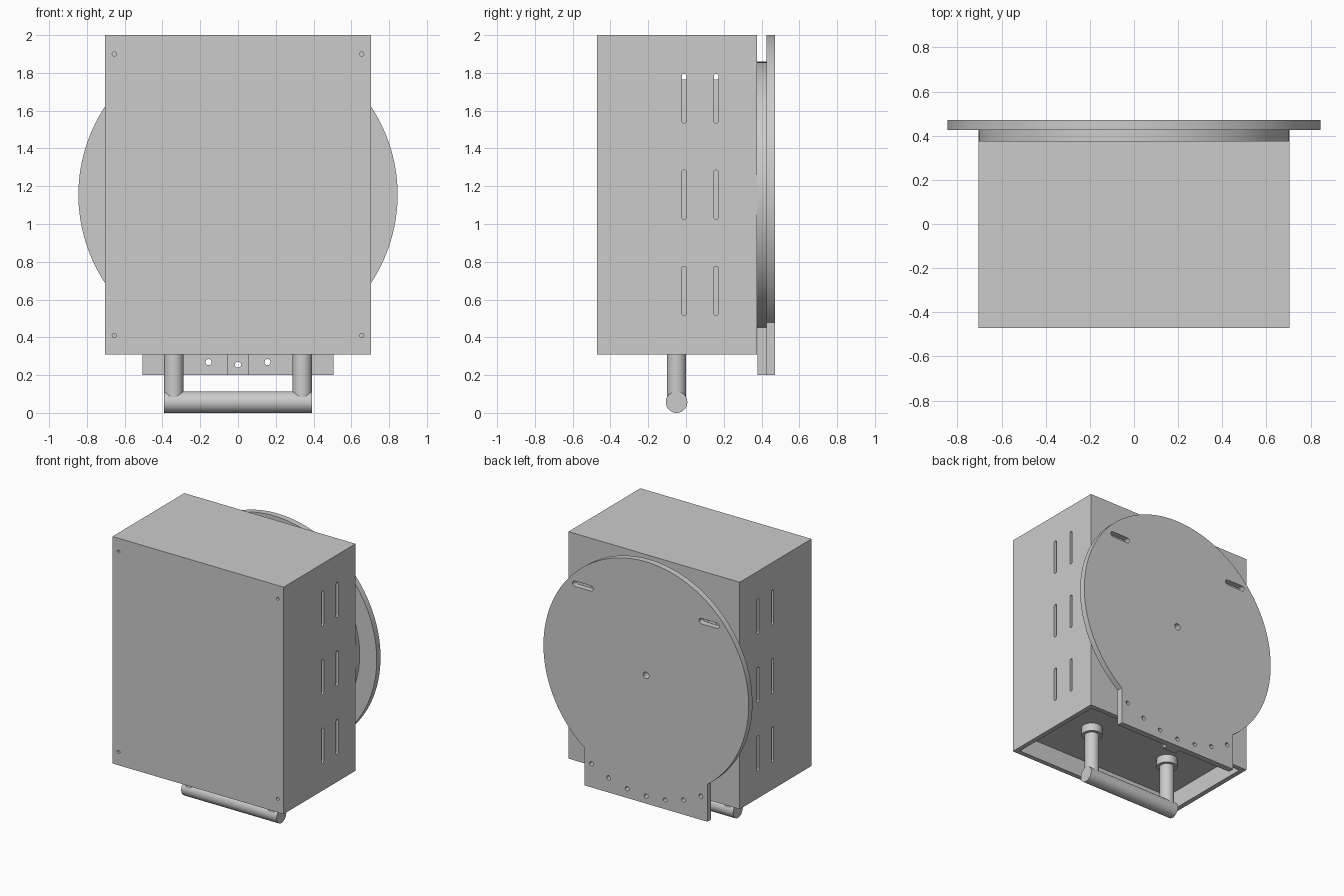
import bpy, bmesh, math
from mathutils import Vector

if "Cube" in bpy.data.objects:
    bpy.data.objects.remove(bpy.data.objects["Cube"])


def axis_point(axis, a, b, depth):
    """Map outline coordinates (a, b) and a depth to xyz along an axis."""
    return {'X': (depth, a, b), 'Y': (a, depth, b), 'Z': (a, b, depth)}[axis]


def prism(bm, outline, axis, lo, hi):
    low = bm.faces.new([bm.verts.new(axis_point(axis, a, b, lo)) for a, b in outline])
    ext = bmesh.ops.extrude_face_region(bm, geom=[low], use_keep_orig=True)
    verts = [g for g in ext['geom'] if isinstance(g, bmesh.types.BMVert)]
    bmesh.ops.translate(bm, verts=verts, vec=Vector(axis_point(axis, 0, 0, hi - lo)))


def make(name, prisms, smooth=False):
    """One object from a list of (outline, axis, lo, hi)."""
    bm = bmesh.new()
    for p in prisms:
        prism(bm, *p)
    bmesh.ops.recalc_face_normals(bm, faces=bm.faces)
    mesh = bpy.data.meshes.new(name)
    bm.to_mesh(mesh)
    bm.free()
    ob = bpy.data.objects.new(name, mesh)
    bpy.context.collection.objects.link(ob)
    if smooth:
        shade(ob)
    return ob


def shade(ob):
    bpy.ops.object.select_all(action='DESELECT')
    ob.select_set(True)
    bpy.context.view_layer.objects.active = ob
    bpy.ops.object.shade_smooth_by_angle(angle=math.radians(30))


def cut(ob, prisms):
    cutter = make("cutter", prisms)
    cutter.hide_render = True
    mod = ob.modifiers.new("cut", 'BOOLEAN')
    mod.operation = 'DIFFERENCE'
    mod.solver = 'EXACT'
    mod.object = cutter
    bpy.context.view_layer.objects.active = ob
    bpy.ops.object.modifier_apply(modifier=mod.name)
    bpy.data.objects.remove(cutter)


def rect(a0, a1, b0, b1):
    return [(a0, b0), (a1, b0), (a1, b1), (a0, b1)]


def arc(ca, cb, r, start, end, n):
    steps = [math.radians(start + (end - start) * i / n) for i in range(n + 1)]
    return [(ca + r * math.cos(t), cb + r * math.sin(t)) for t in steps]


def circle(ca, cb, r, n=48):
    return arc(ca, cb, r, 0, 360, n)[:-1]


def slot(ca, cb, half, r, vertical):
    """Rounded slot; half is the distance from its middle to each end arc centre."""
    if vertical:
        return arc(ca, cb + half, r, 0, 180, 8) + arc(ca, cb - half, r, 180, 360, 8)
    return arc(ca + half, cb, r, -90, 90, 8) + arc(ca - half, cb, r, 90, 270, 8)


CZ = 1.155          # height of the disc centre
BACK = 0.375        # back face of the housing
WALL = 0.036

# Housing: hollow box, open underneath
housing = make("housing", [(rect(-0.705, 0.705, -0.47, BACK), 'Z', 0.31, 2.0)])
cut(housing, [(rect(-0.705 + WALL, 0.705 - WALL, -0.47 + WALL, BACK - WALL), 'Z', 0.2, 2.0 - WALL)])

# Vent slots through both side walls
cut(housing, [(slot(y, z, 0.118, 0.0125, True), 'X', -1, 1)
              for y in (-0.01, 0.16) for z in (1.665, 1.155, 0.645)])

# Screw holes in the front corners
cut(housing, [(circle(x, z, 0.011, 16), 'Y', -0.6, -0.445)
              for x in (-0.655, 0.655) for z in (0.41, 1.9)])

# Recessed floor and inner core seen through the vents
make("floor_panel", [(rect(-0.67, 0.67, -0.435, BACK - 0.035), 'Z', 0.445, 0.48)])
make("inner_core", [(rect(-0.64, 0.64, -0.40, 0.31), 'Z', 0.48, 1.765)])

# Pivot disc behind the housing, with a small tongue
pivot = make("pivot_disc", [(circle(0, CZ, 0.705, 96), 'Y', BACK, 0.425)])
tongue = make("pivot_tongue", [(rect(-0.055, 0.055, 0.2, 0.47), 'Y', BACK + 0.003, 0.425)])

# Mounting plate: large disc merging into a straight foot
join = math.degrees(math.acos(0.505 / 0.845))
plate = make("mounting_plate", [(arc(0, CZ, 0.845, -join, 180 + join, 110)
                                 + [(-0.505, 0.2), (0.505, 0.2)], 'Y', 0.425, 0.47)])

# Indexing holes on an arc, pivot hole and adjustment slots
holes = [(circle(0.9 * math.sin(math.radians(a)), CZ - 0.9 * math.cos(math.radians(a)), 0.016, 20),
          'Y', 0.3, 0.6) for a in range(-30, 31, 10)]
centre = (circle(0, CZ, 0.024, 24), 'Y', 0.3, 0.6)
slots = [(slot(x, 1.68, 0.065, 0.02, False), 'Y', 0.3, 0.6) for x in (-0.52, 0.52)]
cut(plate, holes + [centre] + slots)
cut(pivot, [centre])
cut(tongue, [holes[3]])
shade(pivot)
shade(plate)

# Handle: two posts with collars and a cross bar
for side, x in (("left", -0.34), ("right", 0.34)):
    make(side + "_handle_post", [(circle(x, -0.05, 0.051), 'Z', 0.06, 0.45)], True)
    make(side + "_post_collar", [(circle(x, -0.05, 0.073), 'Z', 0.385, 0.45)], True)
make("handle_bar", [(circle(-0.05, 0.057, 0.057), 'X', -0.393, 0.393)], True)
